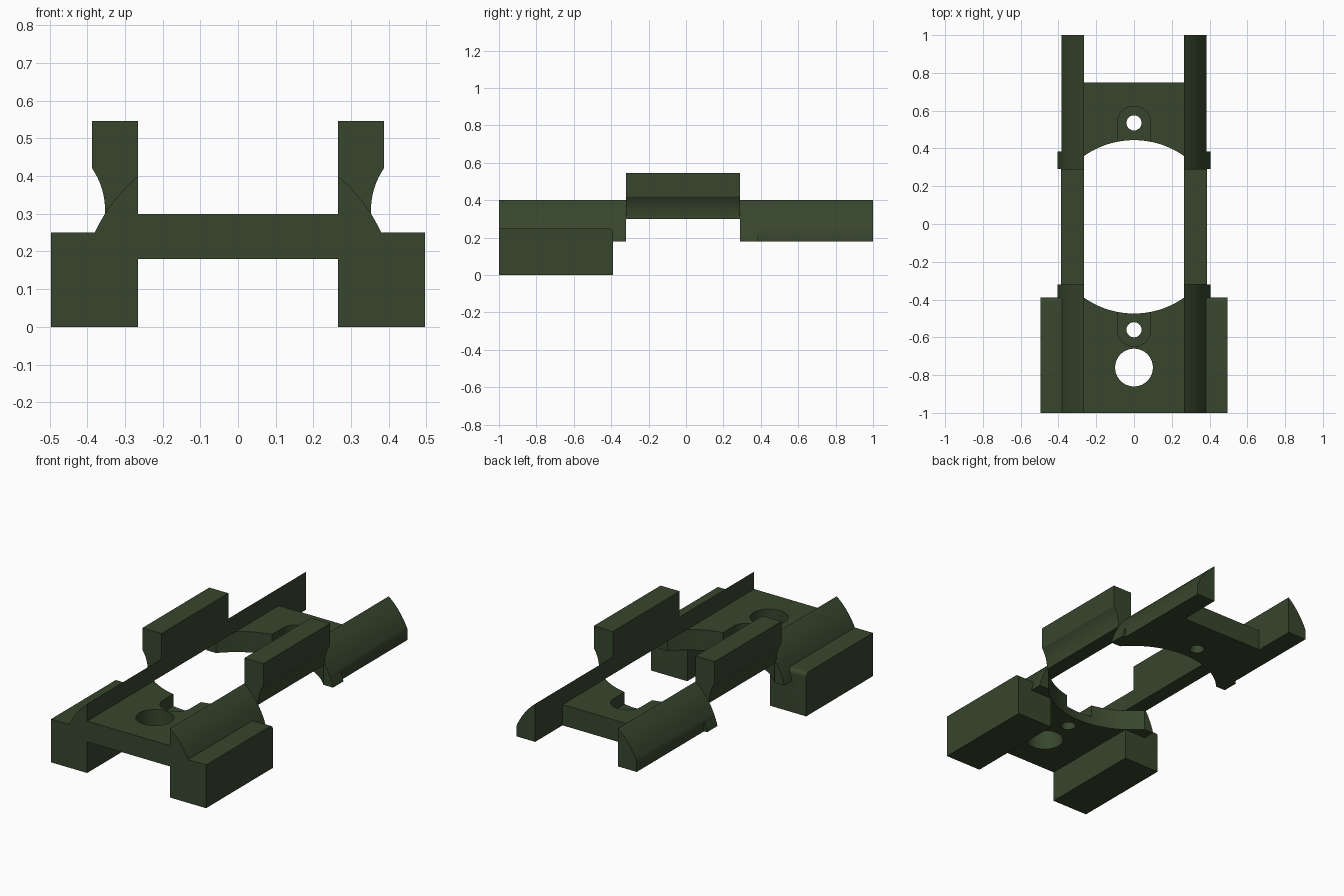
import bpy, bmesh, math

if "Cube" in bpy.data.objects:
    bpy.data.objects.remove(bpy.data.objects["Cube"])

green = bpy.data.materials.new("dark olive green")
green.diffuse_color = (0.039, 0.061, 0.026, 1)
green.use_nodes = True
green.node_tree.nodes["Principled BSDF"].inputs["Base Color"].default_value = green.diffuse_color


def prism(name, pts, axis, lo, hi):
    """Extrude a 2D outline along an axis: Y uses (x, z), X uses (y, z), Z uses (x, y)."""
    place = {"X": lambda a, b, t: (t, a, b),
             "Y": lambda a, b, t: (a, t, b),
             "Z": lambda a, b, t: (a, b, t)}[axis]
    bm = bmesh.new()
    ends = [[bm.verts.new(place(a, b, t)) for a, b in pts] for t in (lo, hi)]
    n = len(pts)
    for ring in ends:
        bm.faces.new(ring)
    for i in range(n):
        j = (i + 1) % n
        bm.faces.new((ends[0][i], ends[0][j], ends[1][j], ends[1][i]))
    bmesh.ops.recalc_face_normals(bm, faces=bm.faces)
    mesh = bpy.data.meshes.new(name)
    bm.to_mesh(mesh)
    bm.free()
    ob = bpy.data.objects.new(name, mesh)
    mesh.materials.append(green)
    bpy.context.collection.objects.link(ob)
    return ob


def arc(cx, cy, r, a0, a1, n):
    return [(cx + r * math.cos(a0 + (a1 - a0) * i / n),
             cy + r * math.sin(a0 + (a1 - a0) * i / n)) for i in range(n + 1)]


def circle(cx, cy, r, n=64):
    return arc(cx, cy, r, 0, 2 * math.pi, n)[:-1]


def combine(target, tool, operation):
    mod = target.modifiers.new("combine", "BOOLEAN")
    mod.operation, mod.solver, mod.object = operation, "EXACT", tool
    bpy.context.view_layer.objects.active = target
    bpy.ops.object.modifier_apply(modifier=mod.name)
    bpy.data.objects.remove(tool, do_unlink=True)


def cut(target, pts, lo, hi):
    combine(target, prism("cutter", pts, "Z", lo, hi), "DIFFERENCE")


IN, OPENING = 0.265, circle(0, -0.015, 0.459, 128)
RC, RR = 0.077, 0.4177            # centre height and radius of the rail's outer curve


def rail_profile(s, clip):
    """Rail section: flat inside, rounded outside, optionally trimmed at the bottom."""
    a_top = math.asin((0.40 - RC) / RR)
    a_end = math.acos(clip / RR) if clip else math.asin((0.18 - RC) / RR)
    pts = [(IN, 0.18)] + arc(0, RC, RR, a_top, a_end, 12)
    if clip:
        pts.append((clip, 0.18))
    return [(s * x, z) for x, z in pts]


# cross decks with the round opening, screw recesses and holes
def deck(name, y0, y1, screw_y, inward):
    ob = prism(name, [(-0.30, y0), (0.30, y0), (0.30, y1), (-0.30, y1)], "Z", 0.18, 0.30)
    cut(ob, OPENING, 0.0, 0.6)
    a = math.pi if inward > 0 else 0
    slot = arc(0, screw_y, 0.088, a, a + math.pi, 32)
    end = screw_y + inward * 0.2
    slot += [(slot[-1][0], end), (slot[0][0], end)]
    cut(ob, slot, 0.23, 0.5)
    cut(ob, circle(0, screw_y, 0.04, 48), 0.0, 0.6)
    return ob


front_deck = deck("front_deck", -1.0, -0.30, -0.56, 1)
cut(front_deck, circle(0, -0.76, 0.10), 0.0, 0.6)
rear_deck = deck("rear_deck", 0.25, 0.75, 0.535, -1)

body = front_deck
body.name = "rail_mount_body"
parts = [rear_deck]
for s in (1, -1):
    # front rail over the foot, with a wider lug at the opening
    front_rail = prism("front_rail", rail_profile(s, None), "Y", -1.0, -0.32)
    rear_rail = prism("rear_rail", rail_profile(s, 0.385), "Y", 0.30, 1.0)
    rear_lug = prism("rear_lug", rail_profile(s, None), "Y", 0.29, 0.385)
    combine(rear_rail, rear_lug, "UNION")
    for rail in (front_rail, rear_rail):
        cut(rail, OPENING, 0.1, 0.30)
    # raised middle rail with a hollowed outer side
    a = math.asin(0.11 / 0.195)
    hollow = arc(0.548, 0.31, 0.195, math.pi - a, math.pi + 0.051, 12)
    sec = [(IN, 0.30), (IN, 0.547), (0.387, 0.547)] + hollow
    middle = prism("middle_rail", [(s * x, z) for x, z in sec], "Y", -0.32, 0.29)
    # square foot block with a small rounded top rear edge
    side = [(-1.0, 0.0), (-0.39, 0.0)] + arc(-0.415, 0.225, 0.025, 0, math.pi / 2, 6) + [(-1.0, 0.25)]
    foot = prism("foot_block", side, "X", *sorted((s * IN, s * 0.496)))
    parts += [front_rail, rear_rail, foot, middle]

for part in parts:
    combine(body, part, "UNION")

bpy.ops.object.select_all(action="DESELECT")
body.select_set(True)
bpy.context.view_layer.objects.active = body
bpy.ops.object.shade_smooth_by_angle(angle=math.radians(25))
